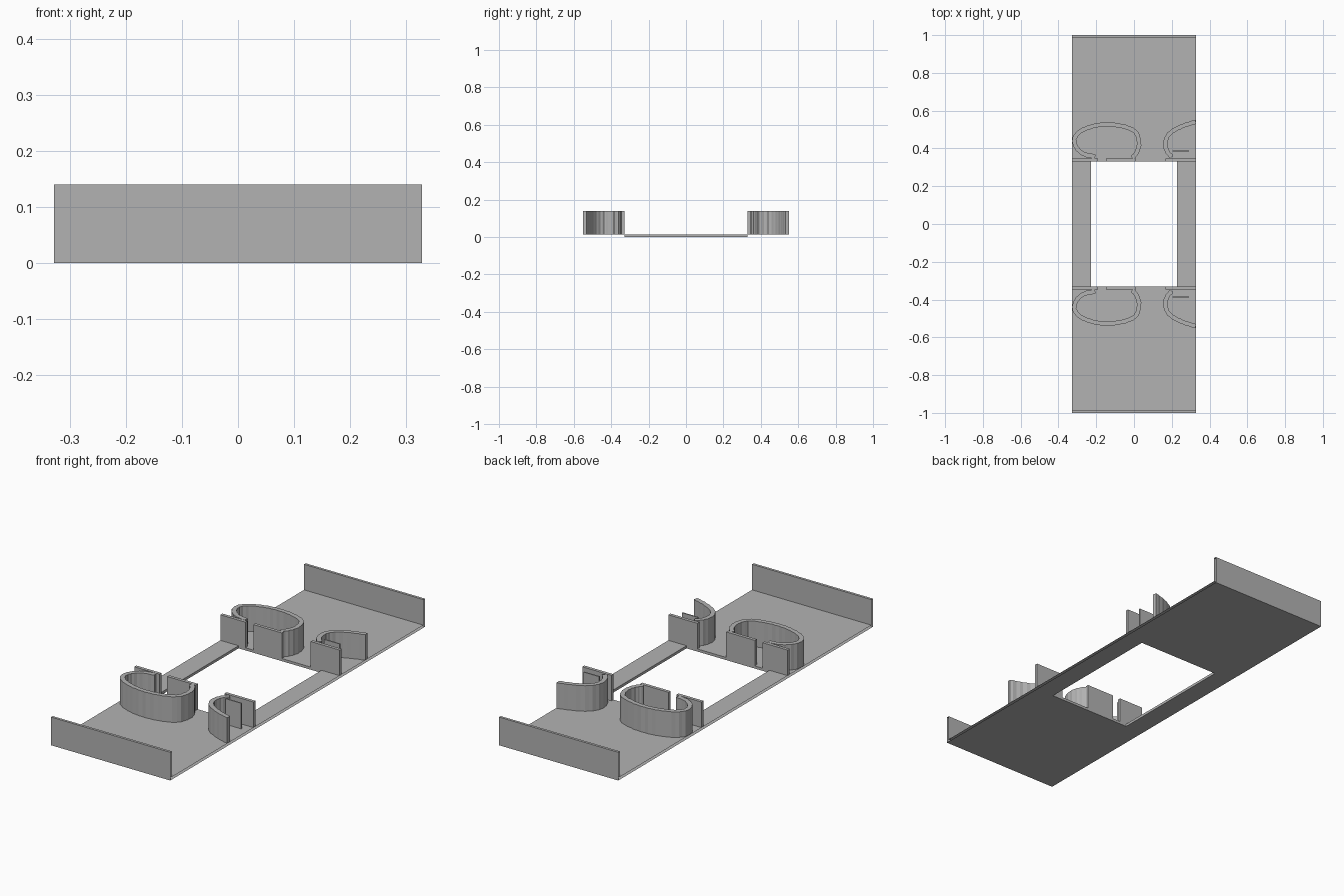
import bpy, bmesh
from mathutils import Vector

if "Cube" in bpy.data.objects:
    bpy.data.objects.remove(bpy.data.objects["Cube"], do_unlink=True)

grey = bpy.data.materials.new("plain grey")
grey.use_nodes = True
GREY = (0.45, 0.45, 0.45, 1)
grey.diffuse_color = GREY
grey.node_tree.nodes["Principled BSDF"].inputs["Base Color"].default_value = GREY

W, L, FLOOR, TOP = 0.328, 1.0, 0.013, 0.14     # half width, half length, heights
HOLE_X, HOLE_Y = 0.228, 0.33                   # half size of the opening


def finish(name, bm):
    bmesh.ops.remove_doubles(bm, verts=bm.verts, dist=1e-5)
    mesh = bpy.data.meshes.new(name)
    bm.to_mesh(mesh)
    bm.free()
    obj = bpy.data.objects.new(name, mesh)
    mesh.materials.append(grey)
    bpy.context.collection.objects.link(obj)
    return obj


def quad(bm, *corners):
    bm.faces.new([bm.verts.new(c) for c in corners])


def box(name, x0, x1, y0, y1):
    bm = bmesh.new()
    bmesh.ops.create_cube(bm, size=1)
    for v in bm.verts:
        v.co = (x1 if v.co.x > 0 else x0, y1 if v.co.y > 0 else y0,
                TOP if v.co.z > 0 else FLOOR)
    return finish(name, bm)


def smooth_path(points, steps=4):
    """Catmull-Rom curve through the points."""
    p = [Vector(q) for q in points]
    p = [2 * p[0] - p[1]] + p + [2 * p[-1] - p[-2]]
    out = []
    for a, b, c, d in zip(p, p[1:], p[2:], p[3:]):
        for i in range(steps):
            t = i / steps
            out.append(0.5 * (2 * b + (c - a) * t + (2 * a - 5 * b + 4 * c - d) * t ** 2
                              + (3 * b - a - 3 * c + d) * t ** 3))
    return out + [p[-2]]


def curved_wall(name, points, side, thick=0.022):
    """Upright faceted wall of constant thickness along a plan path."""
    path = smooth_path(points)
    bm = bmesh.new()
    rings = []
    for i, q in enumerate(path):
        t = (path[min(i + 1, len(path) - 1)] - path[max(i - 1, 0)]).normalized()
        n = Vector((-t.y, t.x)) * thick / 2
        ripple = 1.12 if i % 2 else 0.92
        ring = []
        for s, z in ((1, FLOOR), (1, TOP), (-1, TOP), (-1, FLOOR)):
            c = q + n * s * ripple
            ring.append(bm.verts.new((max(-W, min(W, c.x)), c.y * side, z)))
        rings.append(ring)
    for a, b in zip(rings, rings[1:]):
        for k in range(4):
            bm.faces.new((a[k], a[(k + 1) % 4], b[(k + 1) % 4], b[k]))
    bm.faces.new(rings[0])
    bm.faces.new(rings[-1])
    bmesh.ops.recalc_face_normals(bm, faces=bm.faces)
    return finish(name, bm)


# Deck: two sheets around the opening, left open along the long sides
bm = bmesh.new()
for z, end in ((0, L), (FLOOR, L - FLOOR)):
    xs = (-W, -HOLE_X, HOLE_X, W)
    ys = (-end, -HOLE_Y, HOLE_Y, end)
    for i in range(3):
        for j in range(3):
            if (i, j) != (1, 1):
                c = [(xs[i], ys[j], z), (xs[i + 1], ys[j], z),
                     (xs[i + 1], ys[j + 1], z), (xs[i], ys[j + 1], z)]
                quad(bm, *(c if z else c[::-1]))
# Inner edges of the opening
for s in (-1, 1):
    x, y = HOLE_X * s, HOLE_Y * s
    quad(bm, (x, -y, 0), (x, -y, FLOOR), (x, y, FLOOR), (x, y, 0))
    quad(bm, (x, y, 0), (x, y, FLOOR), (-x, y, FLOOR), (-x, y, 0))
finish("deck", bm)

for side, label in ((-1, "front"), (1, "back")):
    # End wall: outer face, top edge and inner face
    bm = bmesh.new()
    x, out, inn = W * side, L * side, (L - FLOOR) * side
    quad(bm, (x, out, 0), (-x, out, 0), (-x, out, TOP), (x, out, TOP))
    quad(bm, (x, out, TOP), (-x, out, TOP), (-x, inn, TOP), (x, inn, TOP))
    quad(bm, (x, inn, TOP), (-x, inn, TOP), (-x, inn, FLOOR), (x, inn, FLOOR))
    finish(label + "_end_wall", bm)

    # Flat panels beside the opening, with doorways between them
    for name, x0, x1 in (("right", -W, -0.19), ("middle", -0.147, 0.01), ("left", 0.168, W)):
        y0, y1 = sorted((HOLE_Y * side, (HOLE_Y + 0.016) * side))
        box(f"{label}_{name}_panel", x0, x1, y0, y1)

    # Oval room and the part of a second room
    curved_wall(label + "_oval_wall", [
        (-0.205, 0.357), (-0.265, 0.37), (-0.305, 0.405), (-0.316, 0.45), (-0.285, 0.49),
        (-0.22, 0.517), (-0.15, 0.527), (-0.07, 0.52), (0.005, 0.49), (0.027, 0.43),
        (0.015, 0.38), (-0.01, 0.35)], side)
    curved_wall(label + "_half_oval_wall", [
        (W, 0.541), (0.26, 0.52), (0.195, 0.485), (0.167, 0.44), (0.173, 0.39),
        (0.2, 0.354)], side)
    y0, y1 = sorted((0.383 * side, 0.389 * side))
    box(label + "_inner_partition", 0.205, 0.29, y0, y1)
